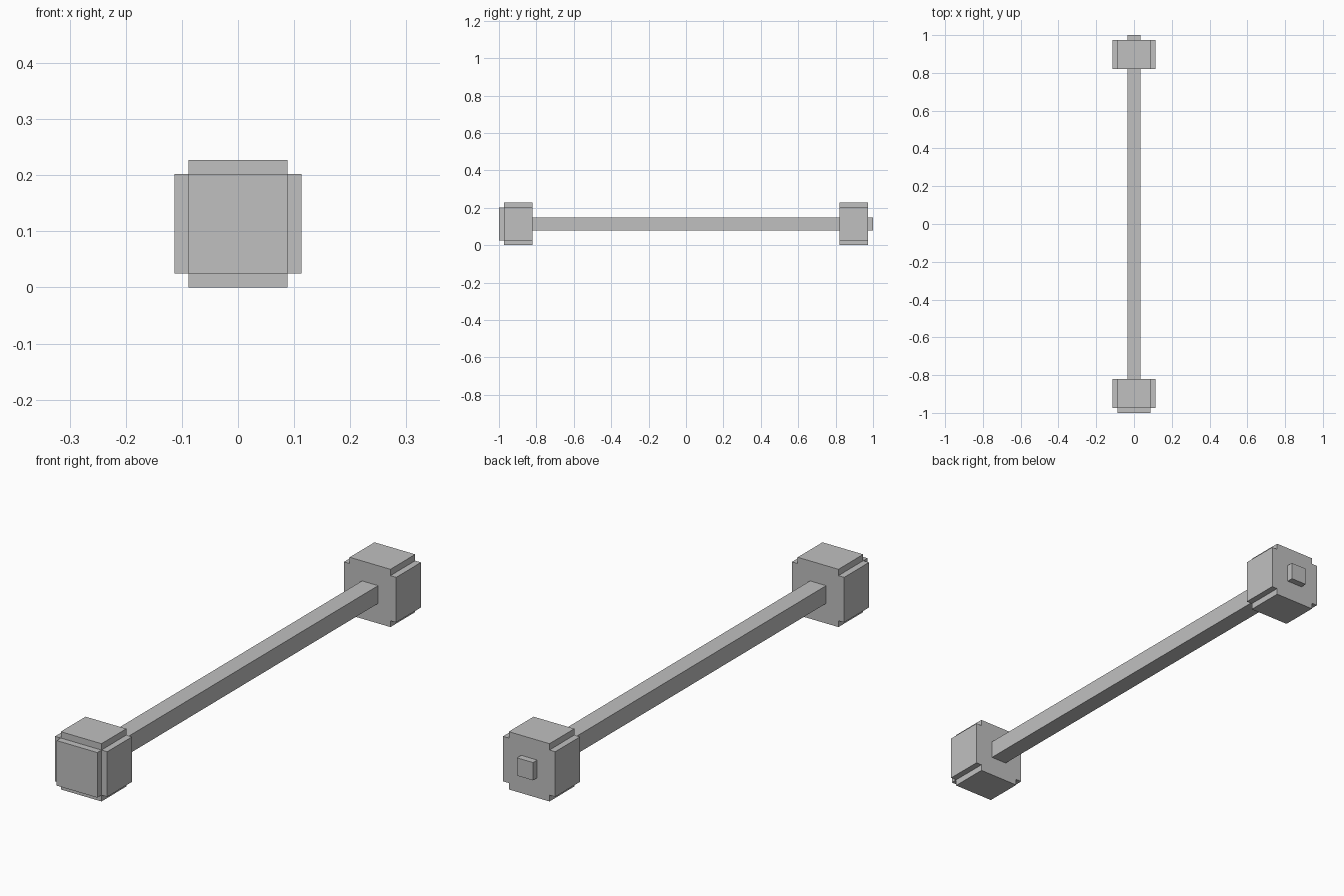
import bpy
import bmesh

if "Cube" in bpy.data.objects:
    bpy.data.objects.remove(bpy.data.objects["Cube"], do_unlink=True)

OUTER = 0.1135   # half width of a head across its raised sides
INNER = 0.0885   # half width of each raised side
ROD = 0.035      # half width of the rod
HEAD_IN, HEAD_OUT, END = 0.82, 0.974, 1.0

grey = bpy.data.materials.new("plain grey")
grey.use_nodes = True
grey.diffuse_color = (0.53, 0.53, 0.53, 1)
grey.node_tree.nodes["Principled BSDF"].inputs["Base Color"].default_value = grey.diffuse_color


def prism(name, outline, y0, y1):
    """Extrude an x-z outline, centred on the axis of the rod, from y0 to y1."""
    bm = bmesh.new()
    face = bm.faces.new([bm.verts.new((x, y0, z + OUTER)) for x, z in outline])
    moved = bmesh.ops.extrude_face_region(bm, geom=[face])["geom"]
    verts = [v for v in moved if isinstance(v, bmesh.types.BMVert)]
    bmesh.ops.translate(bm, verts=verts, vec=(0, y1 - y0, 0))
    bmesh.ops.recalc_face_normals(bm, faces=bm.faces)
    mesh = bpy.data.meshes.new(name)
    bm.to_mesh(mesh)
    bm.free()
    mesh.materials.append(grey)
    obj = bpy.data.objects.new(name, mesh)
    bpy.context.collection.objects.link(obj)
    return obj


def square(h):
    return [(h, h), (-h, h), (-h, -h), (h, -h)]


# Cross outline: one notched corner, turned through four quarter turns
cross = []
corner = [(OUTER, INNER), (INNER, INNER), (INNER, OUTER)]
for turn in range(4):
    cross += corner
    corner = [(-z, x) for x, z in corner]

# Heads with raised sides
prism("front_head", cross, -HEAD_OUT, -HEAD_IN)
prism("back_head", cross, HEAD_IN, HEAD_OUT)

# Striking plate on the front head
prism("front_plate", square(INNER), -END, -HEAD_OUT)

# Rod, its end showing through the back head
prism("rod", square(ROD), -HEAD_IN, END)
